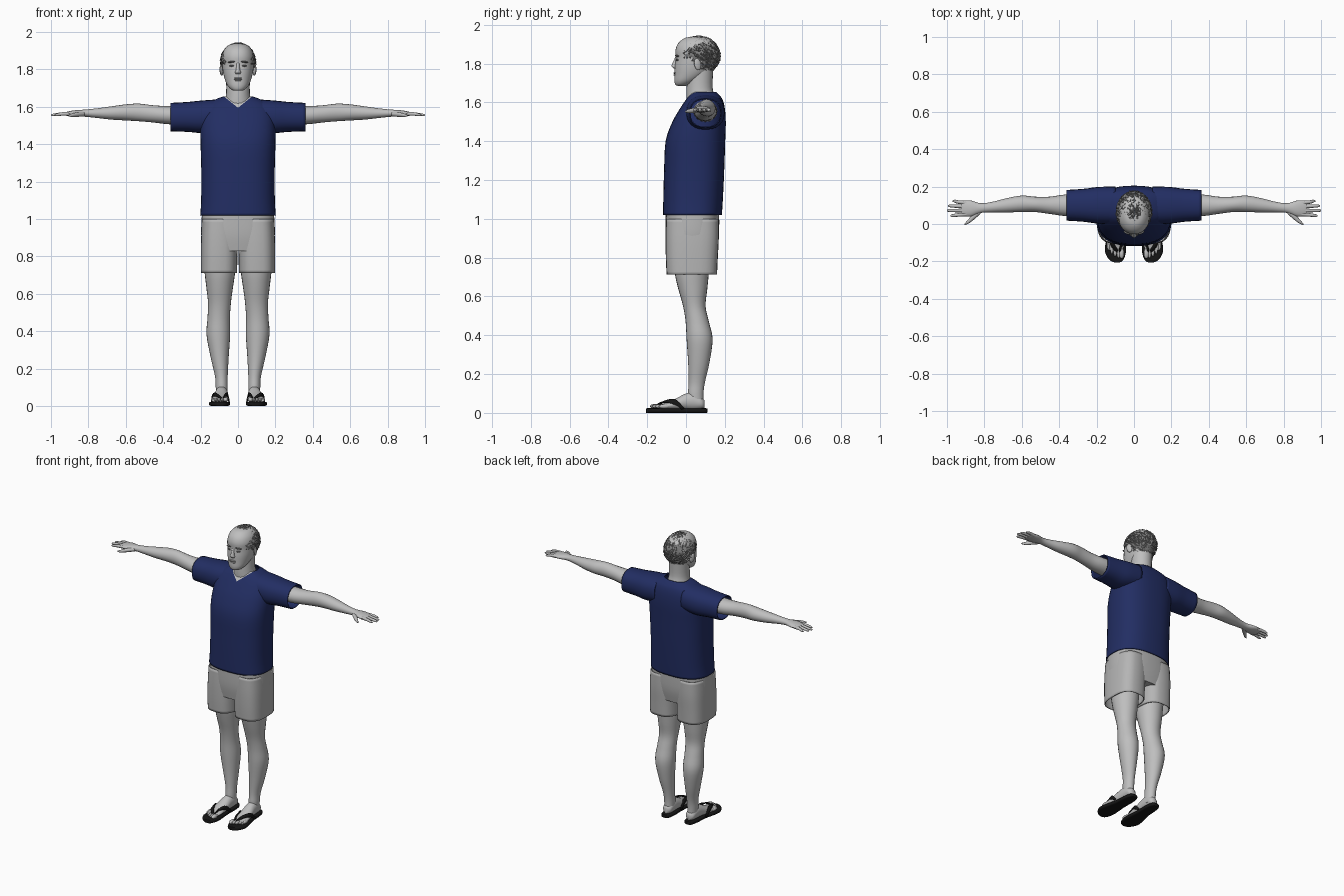
import bpy, bmesh, math, random
from mathutils import Vector, Matrix

if "Cube" in bpy.data.objects:
    bpy.data.objects.remove(bpy.data.objects["Cube"])

random.seed(4)


def material(name, r, g, b):
    m = bpy.data.materials.new(name)
    m.diffuse_color = (r, g, b, 1)
    m.use_nodes = True
    m.node_tree.nodes["Principled BSDF"].inputs["Base Color"].default_value = m.diffuse_color
    return m


SKIN = material("skin grey", .52, .52, .52)
SHORTS = material("shorts grey", .46, .46, .46)
SHIRT = material("navy", .016, .027, .125)
HAIR = material("hair grey", .22, .22, .22)
DARK = material("feature grey", .16, .16, .16)
BLACK = material("black", .008, .008, .008)


def finish(name, bm, mats, solid=0, angle=50):
    bmesh.ops.recalc_face_normals(bm, faces=bm.faces)
    me = bpy.data.meshes.new(name)
    bm.to_mesh(me)
    bm.free()
    ob = bpy.data.objects.new(name, me)
    bpy.context.collection.objects.link(ob)
    for m in mats:
        me.materials.append(m)
    if solid:
        mod = ob.modifiers.new("thickness", 'SOLIDIFY')
        mod.thickness, mod.offset = solid, -1
    bpy.ops.object.select_all(action='DESELECT')
    ob.select_set(True)
    bpy.context.view_layer.objects.active = ob
    bpy.ops.object.shade_smooth_by_angle(angle=math.radians(angle))
    return ob


def spline(secs, steps):
    """Catmull-Rom interpolation between the given sections."""
    out = []
    for i in range(len(secs) - 1):
        p0, p1 = secs[max(i - 1, 0)], secs[i]
        p2, p3 = secs[i + 1], secs[min(i + 2, len(secs) - 1)]
        for s in range(steps):
            t = s / steps
            out.append([.5 * (2 * b + (c - a) * t + (2 * a - 5 * b + 4 * c - d) * t * t
                              + (3 * b - a - 3 * c + d) * t ** 3)
                        for a, b, c, d in zip(p0, p1, p2, p3)])
    return out + [list(secs[-1])]


def loft_mesh(axis, secs, e=2, n=24, cap=True, side=1, steps=4):
    """Sections: position on axis, two centre coordinates, two radii."""
    bm = bmesh.new()
    k = 'xyz'.index(axis)
    rings = []
    for t, a, b, ra, rb in spline(secs, steps):
        ring = []
        for i in range(n):
            w = 2 * math.pi * i / n
            c, s = math.cos(w), math.sin(w)
            p = [a + ra * math.copysign(abs(c) ** (2 / e), c),
                 b + rb * math.copysign(abs(s) ** (2 / e), s)]
            p.insert(k, t)
            ring.append(bm.verts.new((p[0] * side, p[1], p[2])))
        rings.append(ring)
    for r, q in zip(rings, rings[1:]):
        for i in range(n):
            bm.faces.new((r[i], r[(i + 1) % n], q[(i + 1) % n], q[i]))
    if cap:
        bm.faces.new(rings[0])
        bm.faces.new(rings[-1])
    return bm


def loft(name, axis, secs, mat, solid=0, **kw):
    return finish(name, loft_mesh(axis, secs, **kw), [mat], solid)


def blob(name, loc, scale, mat, rot=(0, 0, 0)):
    bm = bmesh.new()
    bmesh.ops.create_uvsphere(bm, u_segments=14, v_segments=8, radius=1)
    ob = finish(name, bm, [mat])
    ob.location, ob.scale, ob.rotation_euler = loc, scale, rot
    return ob


# Shirt body with a V neckline cut into its faces
body = [(1.02, -.118, .185, .202), (1.1, -.117, .19, .197), (1.25, -.113, .197, .196),
        (1.4, -.105, .202, .2), (1.5, -.07, .205, .2), (1.57, -.03, .2, .19),
        (1.615, .0, .188, .165), (1.64, .02, .17, .12), (1.655, .035, .155, .08)]
bm = loft_mesh('z', [(z, 0, (a + b) / 2, r, (b - a) / 2) for z, a, b, r in body],
               e=2.5, n=40, cap=False)
for s in (1, -1):
    bmesh.ops.bisect_plane(bm, geom=bm.verts[:] + bm.edges[:] + bm.faces[:],
                           plane_co=(0, 0, 1.595), plane_no=(-.8 * s, 0, 1))
for f in bm.faces:
    c = f.calc_center_median()
    f.material_index = int(c.z > 1.595 + .8 * abs(c.x) and c.y < .09)
finish("shirt_body", bm, [SHIRT, SKIN], .006)

# Shorts: hips
loft("shorts_hips", 'z', [(.83, 0, .03, .185, .125), (.92, 0, .032, .197, .138),
                          (1.04, 0, .033, .192, .138)], SHORTS, e=2.7, n=36)

for s, tag in ((1, "left"), (-1, "right")):
    # Sleeve and shorts leg
    loft("sleeve_" + tag, 'x', [(.1, .1, 1.555, .1, .085), (.19, .1, 1.547, .098, .087),
                                (.27, .1, 1.546, .088, .08), (.36, .1, 1.545, .082, .076)],
         SHIRT, .006, e=2.3, cap=False, side=s)
    loft("shorts_leg_" + tag, 'z', [(.712, .102, .03, .097, .13), (.8, .101, .03, .098, .134),
                                    (.9, .099, .032, .098, .137), (1., .096, .033, .095, .135)],
         SHORTS, .006, e=2.8, cap=False, side=s, n=28)
    # Leg
    loft("leg_" + tag, 'z', [(.04, .085, .052, .03, .038), (.1, .087, .05, .032, .04),
                             (.16, .089, .056, .034, .042), (.26, .098, .066, .048, .055),
                             (.38, .105, .07, .063, .067), (.47, .103, .058, .06, .06),
                             (.55, .099, .043, .061, .058), (.64, .098, .035, .072, .075),
                             (.72, .097, .03, .082, .088), (.84, .098, .03, .088, .1)],
         SKIN, side=s)
    # Arm
    loft("arm_" + tag, 'x', [(.2, .1, 1.555, .062, .055), (.36, .1, 1.555, .058, .049),
                             (.45, .1, 1.562, .046, .046), (.53, .105, 1.57, .041, .047),
                             (.6, .108, 1.57, .044, .043), (.68, .1, 1.567, .038, .035),
                             (.76, .09, 1.566, .028, .025), (.82, .085, 1.566, .026, .019),
                             (.87, .083, 1.565, .042, .017), (.91, .083, 1.563, .042, .012),
                             (.925, .083, 1.562, .036, .008)], SKIN, side=s, n=20)
    # Fingers and thumb
    for i, (y0, y1, tip) in enumerate(((.052, .045, .982), (.072, .072, 1.), (.093, .097, .994),
                                       (.113, .122, .97))):
        loft(f"finger_{i + 1}_{tag}", 'x', [(.895, y0, 1.563, .0105, .011),
                                            (.94, (y0 + y1) / 2, 1.562, .0095, .0095),
                                            (tip - .012, y1, 1.557, .008, .007),
                                            (tip, y1, 1.556, .003, .003)],
             SKIN, side=s, n=10, steps=2)
    loft("thumb_" + tag, 'x', [(.82, .075, 1.562, .02, .013), (.855, .042, 1.559, .018, .013),
                               (.885, .014, 1.555, .012, .01), (.905, -.001, 1.553, .004, .004)],
         SKIN, side=s, n=10)
    # Foot and toes
    loft("foot_" + tag, 'y', [(.096, .086, .045, .014, .02), (.08, .086, .05, .03, .03),
                              (.04, .087, .06, .034, .045), (0, .089, .058, .036, .042),
                              (-.05, .093, .045, .041, .03), (-.1, .097, .035, .045, .018),
                              (-.14, .099, .031, .042, .011)], SKIN, side=s)
    for i in range(5):
        big = i == 0
        blob(f"toe_{i + 1}_{tag}", (s * (.066 + i * .0175), -.158 + .004 * i * i * .7, .034),
             (.014 if big else .009, .028, .013 if big else .01), SKIN)
    # Sandal sole and strap
    loft("sandal_sole_" + tag, 'y', [(.11, .087, .012, .012, .011), (.1, .087, .012, .029, .012),
                                     (.05, .088, .012, .039, .012), (-.02, .091, .012, .041, .012),
                                     (-.09, .097, .012, .052, .012), (-.14, .099, .012, .057, .012),
                                     (-.18, .096, .012, .045, .012), (-.2, .092, .012, .028, .012),
                                     (-.206, .09, .012, .01, .011)], BLACK, e=4, side=s)
    for part, mid, end in (("inner", (.055, -.09, .1), (.044, -.015, .02)),
                           ("outer", (.142, -.09, .1), (.144, -.015, .02))):
        bm = bmesh.new()
        rows = []
        for i in range(11):
            t = i / 10
            p = (Vector((.083, -.15, .038)) * (1 - t) ** 2 + Vector(mid) * 2 * t * (1 - t)
                 + Vector(end) * t * t)
            w = .008 + .014 * math.sin(math.pi * min(t * 1.1, 1))
            rows.append([bm.verts.new((s * p.x, p.y + d * w, p.z + d * w * .35)) for d in (-1, 1)])
        for a, b in zip(rows, rows[1:]):
            bm.faces.new((a[0], a[1], b[1], b[0]))
        finish(f"sandal_strap_{part}_{tag}", bm, [BLACK], .007)
    # Ear, eye and brow
    blob("ear_" + tag, (s * .088, .06, 1.797), (.009, .019, .031), SKIN, (.2, 0, s * .35))
    blob("eye_" + tag, (s * .034, -.045, 1.819), (.014, .007, .005), DARK, (0, 0, s * .3))
    blob("brow_" + tag, (s * .036, -.046, 1.84), (.021, .009, .0045), DARK, (0, s * .1, s * .35))

# Neck and head
loft("neck", 'z', [(1.58, 0, .08, .085, .075), (1.63, 0, .075, .07, .073),
                   (1.68, 0, .07, .063, .067), (1.78, 0, .075, .064, .066)], SKIN)
skull = [(1.686, -.045, .0, .02), (1.692, -.055, .02, .036), (1.712, -.06, .06, .055),
         (1.745, -.059, .11, .07), (1.785, -.058, .145, .08), (1.83, -.053, .163, .085),
         (1.87, -.054, .163, .085), (1.905, -.04, .15, .074), (1.93, -.01, .12, .05),
         (1.938, .02, .085, .02)]
loft("head", 'z', [(z, 0, (a + b) / 2, r, (b - a) / 2) for z, a, b, r in skull],
     SKIN, e=2.15, n=32)
loft("nose", 'z', [(1.775, 0, -.055, .012, .008), (1.784, 0, -.057, .016, .016),
                   (1.795, 0, -.056, .012, .017), (1.82, 0, -.053, .008, .009),
                   (1.838, 0, -.048, .007, .005)], SKIN, n=14)
blob("upper_lip", (0, -.057, 1.753), (.023, .007, .005), SKIN)
blob("mouth_line", (0, -.0595, 1.748), (.024, .005, .002), DARK)
blob("lower_lip", (0, -.057, 1.742), (.02, .008, .005), SKIN)


# Hair: an uneven cap trimmed at the hairline, covered with tapered locks
def hairline(y):
    if y < -.01:
        return 1.885
    return 1.835 if y < .035 else 1.815 if y < .085 else 1.745


CENTRE, RADII = Vector((0, .063, 1.84)), Vector((.093, .112, .1))


def on_scalp(d, k=1.0):
    return CENTRE + Vector([a * b * k for a, b in zip(d, RADII)])


bm = bmesh.new()
bmesh.ops.create_icosphere(bm, subdivisions=4, radius=1)
for v in bm.verts:
    v.co = on_scalp(v.co.normalized(), random.uniform(.96, 1.03))
bmesh.ops.delete(bm, geom=[f for f in bm.faces if f.calc_center_median().z
                           < hairline(f.calc_center_median().y)], context='FACES')
finish("hair_cap", bm, [HAIR], .006, 25)

bm = bmesh.new()
count = 0
while count < 420:
    d = Vector([random.gauss(0, 1) for _ in range(3)]).normalized()
    p = on_scalp(d)
    if p.z < hairline(p.y) + .012:
        continue
    count += 1
    flow = Vector((random.uniform(-.6, .6), .5, -.35 if p.y > .03 else .4))
    flow = (flow - d * flow.dot(d)).normalized() + d * random.uniform(.0, .25)
    rot = flow.to_track_quat('Z', 'Y').to_matrix().to_4x4()
    bmesh.ops.create_cone(bm, segments=4, radius1=.006, radius2=.001, cap_ends=True,
                          depth=random.uniform(.022, .038), matrix=Matrix.Translation(p) @ rot)
finish("hair_locks", bm, [HAIR], 0, 25)
